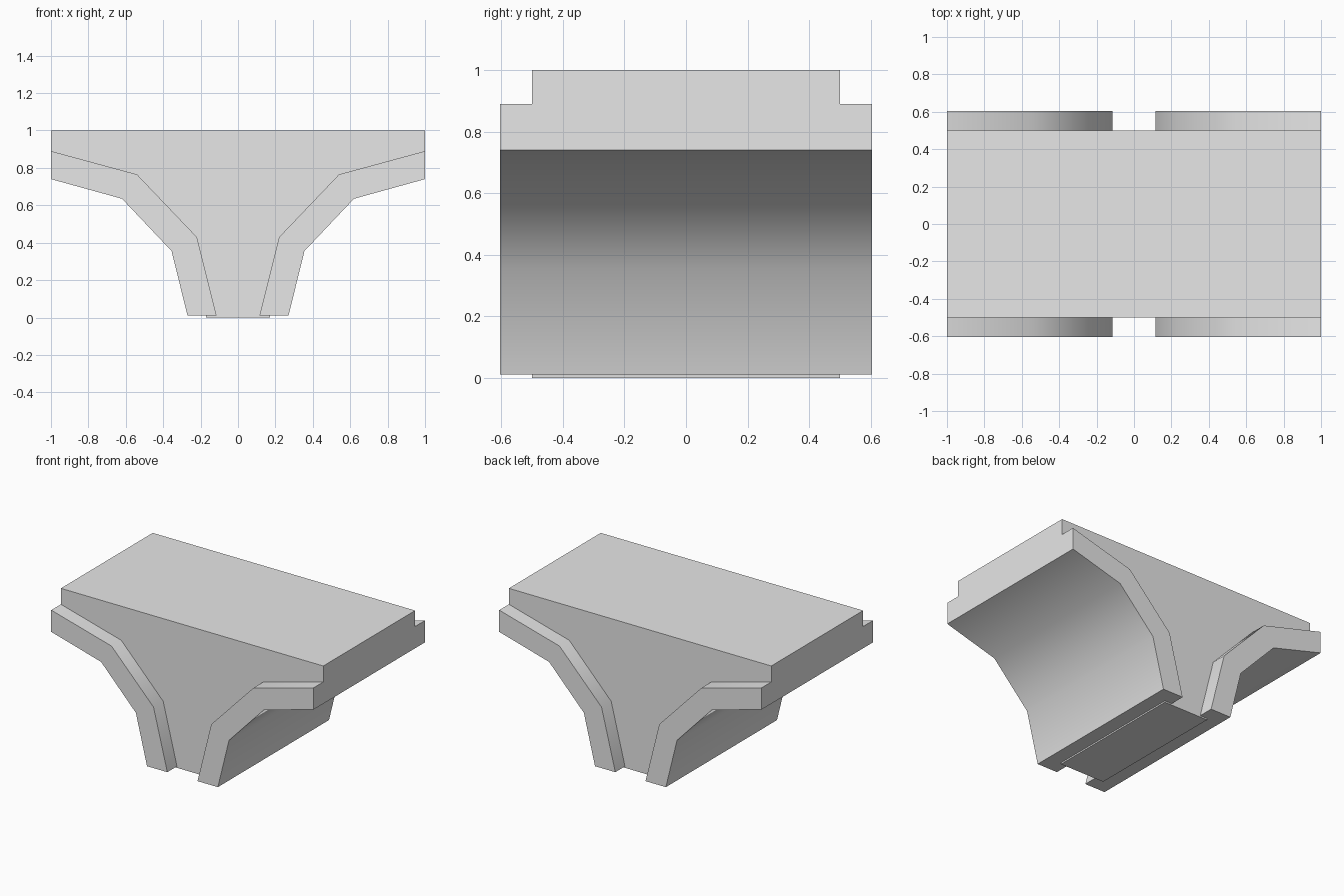
import bpy
import bmesh
import math

cube = bpy.data.objects.get("Cube")
if cube:
    bpy.data.objects.remove(cube, do_unlink=True)

# Plain grey stone
stone = bpy.data.materials.new("grey stone")
stone.use_nodes = True
grey = (0.8, 0.8, 0.8, 1)
stone.diffuse_color = grey
stone.node_tree.nodes["Principled BSDF"].inputs["Base Color"].default_value = grey


def extrude_profile(name, profile, half_depth):
    """Extrude an x-z outline symmetrically along y."""
    bm = bmesh.new()
    face = bm.faces.new([bm.verts.new((x, -half_depth, z)) for x, z in profile])
    result = bmesh.ops.extrude_face_region(bm, geom=[face])
    moved = [v for v in result["geom"] if isinstance(v, bmesh.types.BMVert)]
    bmesh.ops.translate(bm, verts=moved, vec=(0, 2 * half_depth, 0))
    bmesh.ops.recalc_face_normals(bm, faces=bm.faces)
    mesh = bpy.data.meshes.new(name)
    bm.to_mesh(mesh)
    bm.free()
    mesh.materials.append(stone)
    obj = bpy.data.objects.new(name, mesh)
    bpy.context.collection.objects.link(obj)
    bpy.ops.object.select_all(action='DESELECT')
    obj.select_set(True)
    bpy.context.view_layer.objects.active = obj
    bpy.ops.object.shade_smooth_by_angle(angle=math.radians(40))
    return obj


# Arch bands: faceted half arches that project past the wall
outer = [(1, 0.89), (0.54, 0.765), (0.22, 0.43), (0.115, 0.01)]
inner = [(0.27, 0.01), (0.355, 0.355), (0.62, 0.635), (1, 0.74)]
for name, side in (("left_arch_band", 1), ("right_arch_band", -1)):
    extrude_profile(name, [(side * x, z) for x, z in outer + inner], 0.605)

# Wall between the arches, with its lower edge buried in the bands
edge = [(1, 0.89), (0.58, 0.7), (0.29, 0.4), (0.17, 0.01), (0.17, 0)]
half = [(1, 1)] + edge
extrude_profile("spandrel_wall", half + [(-x, z) for x, z in reversed(half)], 0.5)
